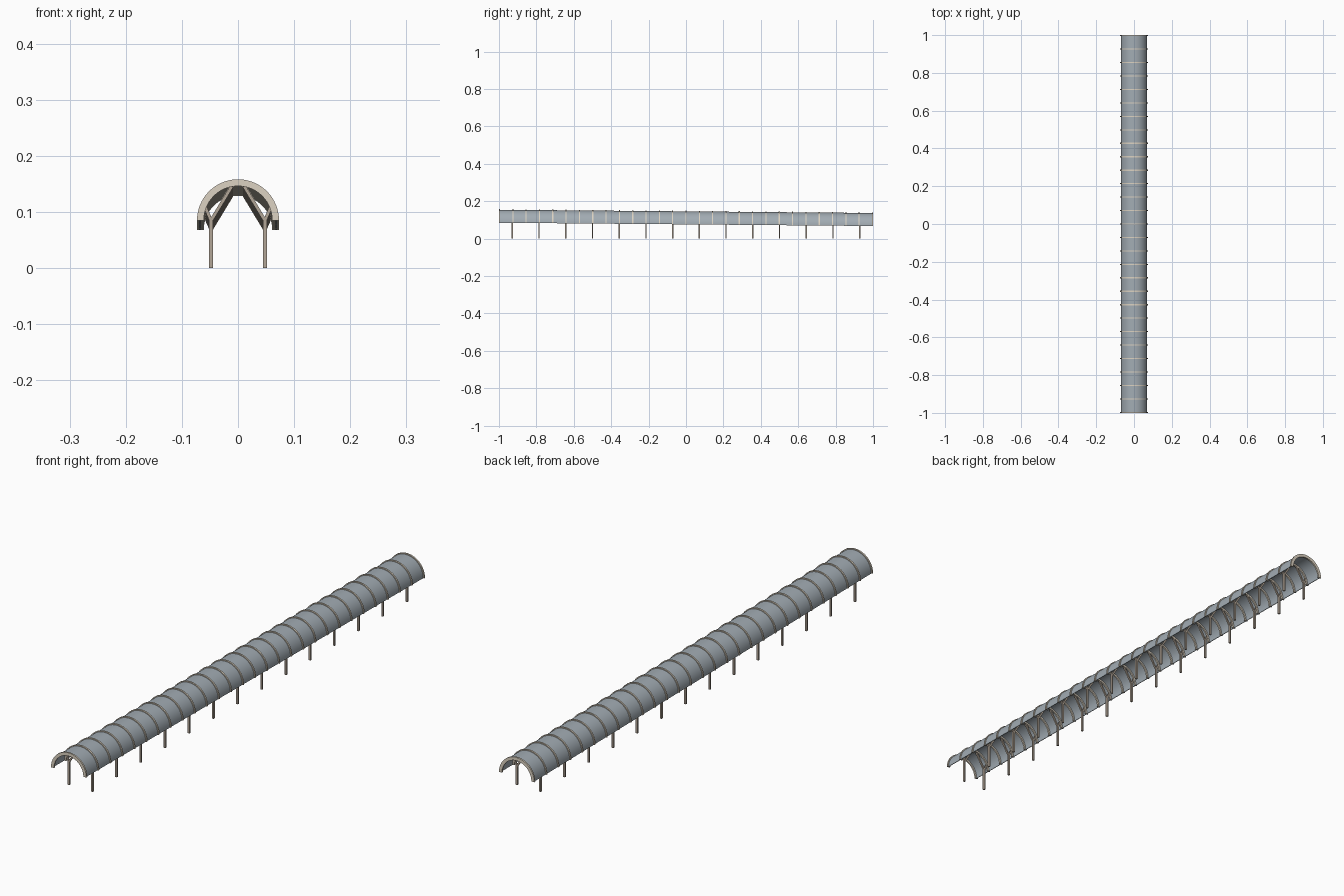
import bpy, bmesh, math
from mathutils import Vector

if "Cube" in bpy.data.objects:
    bpy.data.objects.remove(bpy.data.objects["Cube"])

BAYS, SEG = 28, 32
HALF_RIB = 0.003


def axis_z(y):
    # height of the vault axis, falling gently to the back
    return 0.0765 - 0.0087 * y


def material(name, color):
    m = bpy.data.materials.new(name)
    m.diffuse_color = (*color, 1)
    m.use_nodes = True
    m.node_tree.nodes["Principled BSDF"].inputs["Base Color"].default_value = m.diffuse_color
    return m


roof_mat = material("slate_grey", (0.36, 0.41, 0.45))
rib_mat = material("pale_timber", (0.72, 0.65, 0.54))
post_mat = material("weathered_timber", (0.45, 0.38, 0.31))


def finish(bm, name, mat, smooth=False):
    bmesh.ops.recalc_face_normals(bm, faces=bm.faces)
    me = bpy.data.meshes.new(name)
    bm.to_mesh(me)
    bm.free()
    me.materials.append(mat)
    ob = bpy.data.objects.new(name, me)
    bpy.context.collection.objects.link(ob)
    if smooth:
        bpy.context.view_layer.objects.active = ob
        ob.select_set(True)
        bpy.ops.object.shade_smooth_by_angle(angle=math.radians(35))
        ob.select_set(False)


def add_arch(bm, outer, inner, y0, z0, y1, z1):
    # solid half ring swept between two stations
    rings = []
    for i in range(SEG + 1):
        a = math.pi * i / SEG
        c, s = math.cos(a), math.sin(a)
        rings.append([bm.verts.new((r * c, y, z + r * s)) for r, y, z in
                      ((outer, y0, z0), (outer, y1, z1), (inner, y1, z1), (inner, y0, z0))])
    for p, q in zip(rings, rings[1:]):
        for k in range(4):
            n = (k + 1) % 4
            bm.faces.new((p[k], p[n], q[n], q[k]))
    bm.faces.new(rings[0])
    bm.faces.new(rings[-1])


def add_bar(bm, a, b, w, d):
    # square timber between two points in a cross plane
    a, b = Vector(a), Vector(b)
    depth = Vector((0, d / 2, 0))
    side = (b - a).normalized().cross(Vector((0, 1, 0))) * w / 2
    ends = [[bm.verts.new(p + side * i + depth * j)
             for i, j in ((-1, -1), (1, -1), (1, 1), (-1, 1))] for p in (a, b)]
    for k in range(4):
        n = (k + 1) % 4
        bm.faces.new((ends[0][k], ends[0][n], ends[1][n], ends[1][k]))
    bm.faces.new(ends[0])
    bm.faces.new(ends[1])


# vaulted roof skin
bm = bmesh.new()
add_arch(bm, 0.0695, 0.0672, -0.999, axis_z(-1), 0.999, axis_z(1))
finish(bm, "vault_roof", roof_mat, True)

# arched ribs
bm = bmesh.new()
for i in range(BAYS + 1):
    y = -1 + HALF_RIB + (2 - 2 * HALF_RIB) * i / BAYS
    z = axis_z(y)
    add_arch(bm, 0.073, 0.061, y - HALF_RIB, z, y + HALF_RIB, z)
finish(bm, "arched_ribs", rib_mat, True)

# posts and forked braces under every second rib
posts, braces = bmesh.new(), bmesh.new()
for i in range(1, BAYS, 2):
    y = -1 + 2 * i / BAYS
    z = axis_z(y)
    for s in (-1, 1):
        add_bar(posts, (s * 0.048, y, 0), (s * 0.048, y, z + 0.004), 0.007, 0.007)
        add_bar(braces, (s * 0.048, y, z), (s * 0.011, y, z + 0.061), 0.006, 0.006)
        add_bar(braces, (s * 0.048, y, z), (s * 0.058, y, z + 0.023), 0.006, 0.006)
finish(posts, "support_posts", post_mat)
finish(braces, "forked_braces", post_mat)
